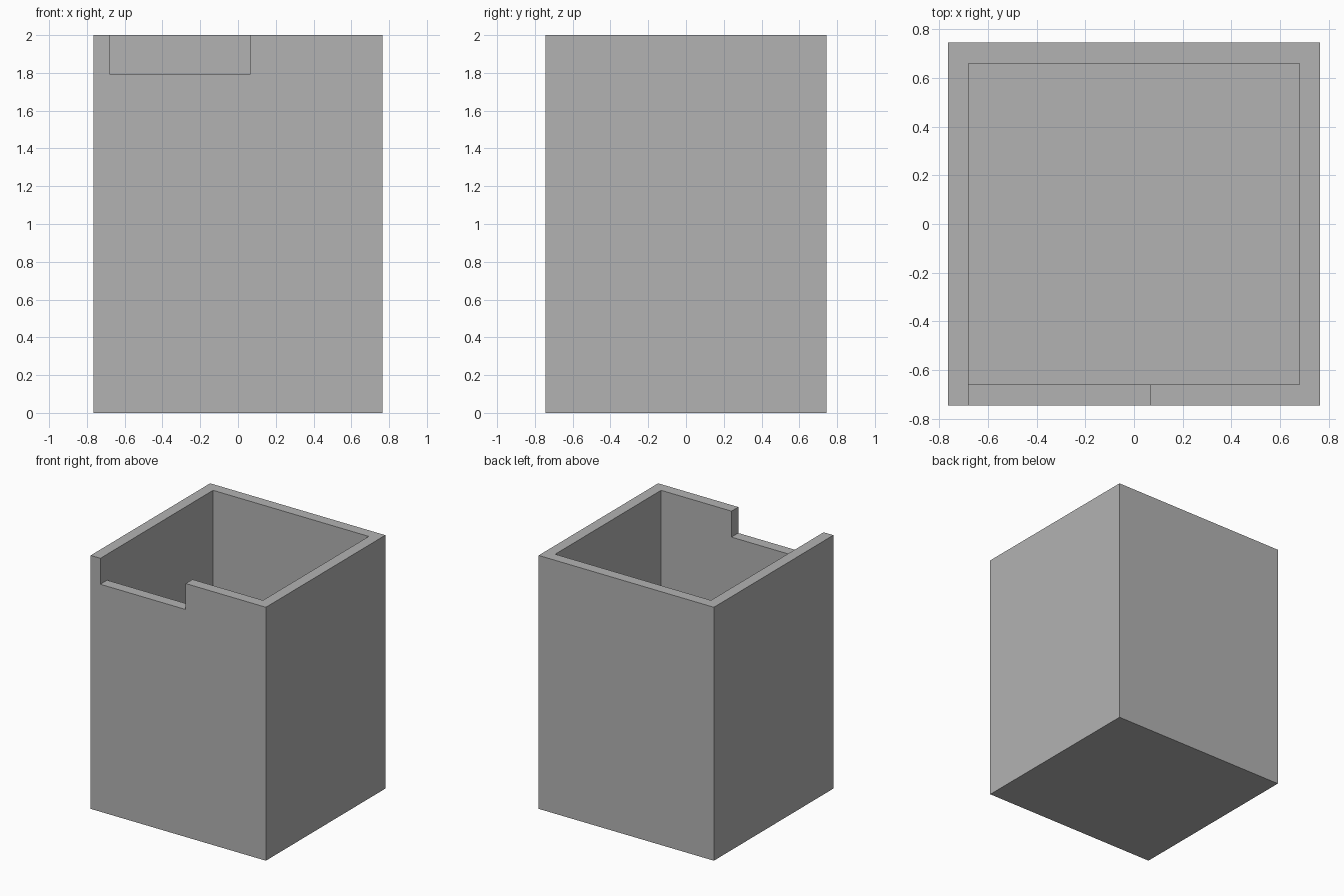
import bpy

if "Cube" in bpy.data.objects:
    bpy.data.objects.remove(bpy.data.objects["Cube"], do_unlink=True)

WIDTH, DEPTH, HEIGHT = 1.53, 1.49, 2.0
WALL = 0.085
NOTCH_END, NOTCH_BASE = 0.065, 1.795

# Plain grey material
grey = bpy.data.materials.new("plain_grey")
grey.use_nodes = True
colour = (0.45, 0.45, 0.45, 1)
grey.diffuse_color = colour
grey.node_tree.nodes["Principled BSDF"].inputs["Base Color"].default_value = colour


def box(name, low, high):
    """Axis-aligned box between two opposite corners."""
    centre = [(a + b) / 2 for a, b in zip(low, high)]
    bpy.ops.mesh.primitive_cube_add(size=1, location=centre)
    obj = bpy.context.object
    obj.name = name
    obj.scale = [b - a for a, b in zip(low, high)]
    bpy.ops.object.transform_apply(location=True, rotation=False, scale=True)
    obj.data.materials.append(grey)
    return obj


def cut(target, cutter):
    """Subtract the cutter from the target, then discard it."""
    cutter.hide_render = True
    mod = target.modifiers.new(cutter.name, "BOOLEAN")
    mod.operation = "DIFFERENCE"
    mod.solver = "EXACT"
    mod.object = cutter
    bpy.context.view_layer.objects.active = target
    bpy.ops.object.modifier_apply(modifier=mod.name)
    bpy.data.objects.remove(cutter, do_unlink=True)


x, y = WIDTH / 2, DEPTH / 2
inner_x, inner_y = x - WALL, y - WALL

# Open-topped container: solid body, hollow cavity, floor as thick as the walls
container = box("open_container", (-x, -y, 0), (x, y, HEIGHT))
cut(container, box("cavity", (-inner_x, -inner_y, WALL), (inner_x, inner_y, HEIGHT + WALL)))

# Notch in the front rim, flush with the inside of the right wall
cut(container, box("rim_notch", (-inner_x, -y - WALL, NOTCH_BASE),
                   (NOTCH_END, -inner_y + WALL, HEIGHT + WALL)))
